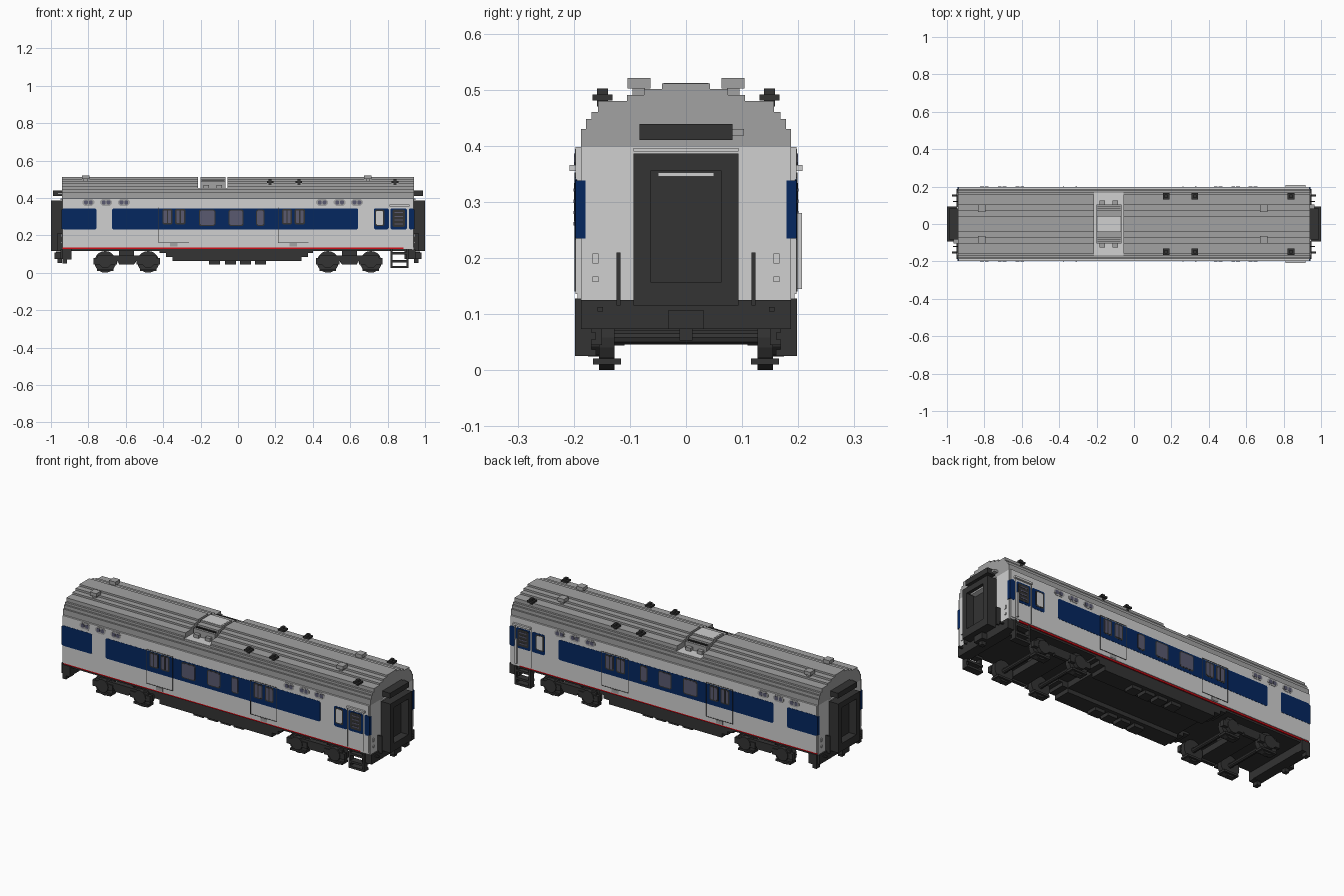
import bpy, bmesh, math
from mathutils import Matrix, Vector

cube = bpy.data.objects.get("Cube")
if cube:
    bpy.data.objects.remove(cube)


def material(name, r, g, b):
    m = bpy.data.materials.new(name)
    m.use_nodes = True
    m.diffuse_color = (r, g, b, 1)
    node = next(n for n in m.node_tree.nodes if n.type == 'BSDF_PRINCIPLED')
    node.inputs["Base Color"].default_value = (r, g, b, 1)
    return m


SILVER = material("light silver", .63, .63, .63)
ROOF = material("roof grey", .36, .36, .36)
DARK = material("dark grey", .033, .033, .033)
BLUE = material("navy blue", .0015, .02, .115)
RED = material("red", .65, .004, .008)
GLASS = material("tinted glass", .10, .10, .16)


def finish(name, bm, mat):
    bmesh.ops.recalc_face_normals(bm, faces=bm.faces)
    me = bpy.data.meshes.new(name)
    bm.to_mesh(me)
    bm.free()
    me.materials.append(mat)
    ob = bpy.data.objects.new(name, me)
    bpy.context.collection.objects.link(ob)
    return ob


def box(name, x0, x1, y0, y1, z0, z1, mat):
    bm = bmesh.new()
    size = Matrix.Diagonal((abs(x1 - x0), abs(y1 - y0), z1 - z0, 1))
    mid = Matrix.Translation(((x0 + x1) / 2, (y0 + y1) / 2, (z0 + z1) / 2))
    bmesh.ops.create_cube(bm, size=1, matrix=mid @ size)
    return finish(name, bm, mat)


def prism(name, pts, axis, a, b, mat):
    """Extrude a profile: (y, z) points along x, or (x, z) points along y."""
    bm = bmesh.new()
    if axis == 'x':
        vs = [bm.verts.new((a, p, q)) for p, q in pts]
        step = Vector((b - a, 0, 0))
    else:
        vs = [bm.verts.new((p, a, q)) for p, q in pts]
        step = Vector((0, b - a, 0))
    face = bm.faces.new(vs)
    ext = bmesh.ops.extrude_face_region(bm, geom=[face], use_keep_orig=True)
    new = [g for g in ext["geom"] if isinstance(g, bmesh.types.BMVert)]
    bmesh.ops.translate(bm, verts=new, vec=step)
    return finish(name, bm, mat)


def wheel(name, x, z, r, y0, y1, mat, sides=20):
    pts = [(x + r * math.cos(i * math.tau / sides), z + r * math.sin(i * math.tau / sides))
           for i in range(sides)]
    return prism(name, pts, 'y', y0, y1, mat)


WALL = .1965


def side_plate(name, x0, x1, z0, z1, mat, out=.002, cut=0):
    """Plate with clipped corners on both long walls."""
    c = cut
    pts = [(x0 + c, z0), (x1 - c, z0), (x1, z0 + c), (x1, z1 - c),
           (x1 - c, z1), (x0 + c, z1), (x0, z1 - c), (x0, z0 + c)] if c else \
          [(x0, z0), (x1, z0), (x1, z1), (x0, z1)]
    for s in (-1, 1):
        prism(name, pts, 'y', s * (WALL - .002), s * (WALL + out), mat)


# Body shell and end walls
box("body", -.937, .937, -WALL, WALL, .136, .398, SILVER)
for s in (-1, 1):
    box("end_wall", s * .93, s * .942, -.187, .187, .125, .398, SILVER)
    box("red_stripe", -.938, .885, s * .18, s * .193, .127, .137, RED)
    box("sill_end", .885, .938, s * .18, s * .193, .127, .137, SILVER)

# Stepped roof, lowered where the hatch sits
half = [(.187, .398), (.187, .43), (.178, .43), (.178, .448), (.168, .448), (.168, .46),
        (.157, .46), (.157, .48), (.105, .48), (.105, .49), (.075, .49), (.075, .501),
        (.043, .501), (.043, .511)]


def mirrored(pts):
    return pts + [(-y, z) for y, z in reversed(pts)]


prism("roof_rear", mirrored(half), 'x', -.942, -.213, ROOF)
prism("roof_front", mirrored(half), 'x', -.055, .942, ROOF)
prism("roof_recess", mirrored(half[:4]), 'x', -.213, -.055, ROOF)
box("recess_floor", -.213, -.055, -.165, .165, .447, .452, SILVER)
prism("roof_hatch", mirrored([(.105, .45)] + half[9:]), 'x', -.2, -.068, ROOF)
box("hatch_panel", -.192, -.076, -.04, .04, .508, .512, SILVER)
for s in (-1, 1):
    for x in (-.17, -.1):
        box("hatch_foot", x - .015, x + .015, s * .1, s * .125, .45, .47, ROOF)
    for y in (.08, .09):
        box("hatch_slat", -.195, -.073, s * y, s * (y + .003), .488, .494, DARK)

# Roof lamps and ventilators
for s in (-1, 1):
    for x in (.172, .325, .84):
        box("lamp_base", x - .008, x + .008, s * .139, s * .159, .47, .502, DARK)
        box("lamp_head", x - .018, x + .018, s * .131, s * .167, .481, .491, DARK)
    for x in (-.815, .695):
        box("ventilator_stem", x - .01, x + .01, s * .073, s * .095, .485, .505, ROOF)
        box("ventilator_cap", x - .02, x + .02, s * .063, s * .104, .502, .521, ROOF)

# Blue window bands, parted around the entrance door
for x0, x1 in ((-.939, -.757), (-.673, .642), (.727, .806), (.815, .903), (.914, .939)):
    side_plate("blue_band", x0, x1, .232, .344, BLUE, .001, .006)
for s in (-1, 1):
    for e in (-1, 1):
        box("blue_corner", e * .93, e * .944, s * .179, s * .197, .235, .338, BLUE)

# Passenger windows
for x, w in ((-.165, .088), (-.01, .08), (.12, .045)):
    side_plate("window_frame", x - w / 2, x + w / 2, .25, .338, DARK, .0015, .008)
    side_plate("window_glass", x - w / 2 + .005, x + w / 2 - .005, .256, .332, GLASS, .0025, .006)

# Sliding doors: thin outline, two windows, step plate
for x in (-.343, .296):
    for e in (-.081, .081):
        side_plate("door_seam", x + e - .001, x + e + .001, .16, .35, DARK)
    side_plate("door_sill_seam", x - .081, x + .081, .16, .162, DARK)
    side_plate("door_head_seam", x - .081, x + .081, .348, .35, DARK)
    side_plate("door_step", x - .02, x + .02, .14, .158, ROOF)
    for e in (-.034, .034):
        side_plate("door_window_frame", x + e - .027, x + e + .027, .258, .341, DARK, .0015, .006)
        side_plate("door_window", x + e - .02, x + e + .02, .265, .334, GLASS, .0025, .004)
        side_plate("door_window_bar", x + e - .003, x + e + .003, .265, .334, DARK, .0035)

# Oval air vents under the roof line
for x in (-.8, -.705, -.61, .45, .543, .636):
    side_plate("vent_rim", x - .032, x + .032, .358, .394, ROOF, .0015, .012)
    for e in (-.013, .013):
        side_plate("vent_slot", x + e - .01, x + e + .01, .366, .386, GLASS, .003, .004)

# Vestibule window, entrance door and canopy
side_plate("vestibule_window_frame", .732, .783, .25, .337, DARK, .0015, .006)
side_plate("vestibule_window", .739, .776, .256, .331, SILVER, .0025, .005)
for x in (.809, .908):
    side_plate("entrance_seam", x, x + .002, .14, .352, DARK)
side_plate("entrance_panel", .827, .893, .245, .337, DARK, .0025, .006)
for i in range(4):
    z = .258 + i * .02
    side_plate("entrance_louvre", .838, .882, z, z + .006, GLASS, .004)
side_plate("entrance_canopy", .81, .918, .355, .366, SILVER, .011)
box("door_handrail_plate", .895, .905, WALL, .207, .145, .28, SILVER)

# Floor and equipment skirts under the middle
box("floor", -.937, .937, -.187, .187, .117, .128, DARK)
skirt = [(-.42, .12), (-.42, .105), (-.385, .105), (-.385, .085), (-.35, .085), (-.35, .062),
         (.34, .062), (.34, .085), (.375, .085), (.375, .105), (.4, .105), (.4, .12)]
for s in (-1, 1):
    prism("equipment_skirt", skirt, 'y', s * .09, s * .187, DARK)
    for x in (-.125, -.04, .04, .12):
        box("equipment_tank", x - .03, x + .03, s * .11, s * .168, .044, .064, DARK)
box("equipment_tray", -.35, .34, -.09, .09, .085, .12, DARK)

# Two bogies with wheels, axles, side frames and journal boxes
for bx in (-.595, .595):
    box("bogie_bolster", bx - .05, bx + .05, -.15, .15, .055, .09, DARK)
    box("bogie_pivot", bx - .04, bx + .04, -.04, .04, .085, .12, DARK)
    for s in (-1, 1):
        prism("bogie_side_frame", [(bx - .16, .092), (bx - .16, .068), (bx - .05, .062),
                                   (bx - .04, .045), (bx + .04, .045), (bx + .05, .062),
                                   (bx + .16, .068), (bx + .16, .092)],
              'y', s * .15, s * .168, DARK)
    for e in (-.115, .115):
        x = bx + e
        wheel("axle", x, .058, .013, -.13, .13, DARK, 10)
        for s in (-1, 1):
            wheel("wheel", x, .058, .058, s * .127, s * .155, DARK)
            wheel("wheel_hub", x, .06, .036, s * .15, s * .175, DARK, 12)
            box("journal_box", x - .062, x + .062, s * .15, s * .172, .045, .078, DARK)
            box("brake_block", x - .045, x + .045, s * .116, s * .166, .01, .021, DARK)

# Entrance ladders below the vestibule and short steps at the other end
for s in (-1, 1):
    for x in (.815, .9):
        box("ladder_rail", x, x + .012, s * .168, s * .198, .025, .128, DARK)
    for z in (.025, .055, .098):
        box("ladder_tread", .815, .912, s * .16, s * .198, z, z + .012, DARK)
    box("corner_step", -.938, -.89, s * .165, s * .198, .07, .128, DARK)
    box("corner_step_foot", -.938, -.915, s * .168, s * .198, .05, .07, DARK)

# Gangways, couplers and fittings on both ends
for s in (-1, 1):
    a, b = s * .94, s * 1.0
    for e in (-1, 1):
        box("gangway_jamb", a, b, e * .063, e * .094, .115, .386, DARK)
        box("end_handrail", a, s * .968, e * .117, e * .124, .115, .21, DARK)
        box("end_bracket_upper", a, s * .946, e * .156, e * .167, .19, .208, SILVER)
        box("end_bracket_lower", a, s * .946, e * .156, e * .167, .157, .167, SILVER)
        box("end_grab_bar", a, s * .972, e * .148, e * .158, .105, .113, DARK)
    box("gangway_head", a, b, -.064, .064, .355, .386, DARK)
    box("gangway_sill", a, b, -.064, .064, .115, .157, DARK)
    box("gangway_door", a, s * .955, -.064, .064, .157, .355, DARK)
    box("gangway_light", s * .95, s * .985, -.05, .05, .345, .352, SILVER)
    box("gangway_canopy", a, s * .99, -.083, .083, .41, .439, DARK)
    box("canopy_lamp", a, s * .965, s * .083, s * .103, .418, .43, ROOF)
    box("end_trim", a, s * .95, -.094, .094, .39, .396, SILVER)
    box("buffer_beam", s * .89, s * .95, -.187, .187, .073, .125, DARK)
    box("coupler", a, s * .98, -.031, .031, .073, .107, DARK)
    box("coupler_hook", a, s * .965, -.012, .012, .053, .075, DARK)
